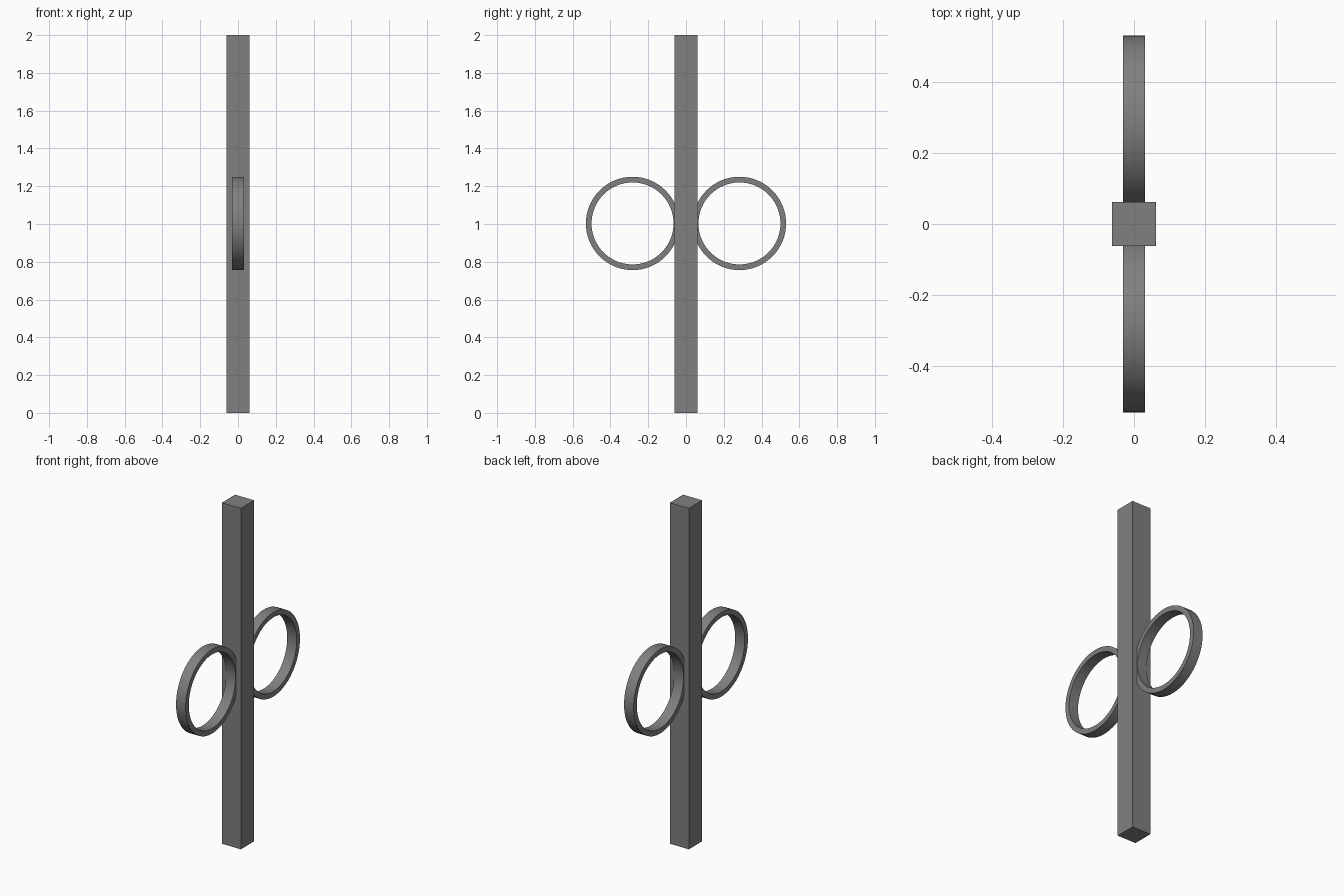
import bpy, bmesh, math

if "Cube" in bpy.data.objects:
    bpy.data.objects.remove(bpy.data.objects["Cube"])

grey = bpy.data.materials.new("mid_grey")
grey.diffuse_color = (0.216, 0.216, 0.216, 1)
grey.use_nodes = True
grey.node_tree.nodes["Principled BSDF"].inputs["Base Color"].default_value = grey.diffuse_color


def make_object(name, bm):
    bmesh.ops.recalc_face_normals(bm, faces=bm.faces)
    mesh = bpy.data.meshes.new(name)
    bm.to_mesh(mesh)
    bm.free()
    mesh.materials.append(grey)
    obj = bpy.data.objects.new(name, mesh)
    bpy.context.collection.objects.link(obj)
    return obj


# Square upright post
POST = 0.123
bm = bmesh.new()
bmesh.ops.create_cube(bm, size=1)
for v in bm.verts:
    v.co = (v.co.x * POST, v.co.y * POST, v.co.z * 2 + 1)
make_object("post", bm)


# Flat hoop: rectangular section swept around the x axis
def hoop(name, cy, cz=1.003, outer=0.247, inner=0.217, half=0.031, sides=64):
    bm = bmesh.new()
    rings = []
    for i in range(sides):
        a = 2 * math.pi * i / sides
        rings.append([bm.verts.new((x, cy + r * math.cos(a), cz + r * math.sin(a)))
                      for x, r in ((-half, outer), (half, outer), (half, inner), (-half, inner))])
    for i in range(sides):
        a, b = rings[i], rings[(i + 1) % sides]
        for k in range(4):
            n = (k + 1) % 4
            bm.faces.new((a[k], a[n], b[n], b[k]))
    obj = make_object(name, bm)
    bpy.ops.object.select_all(action='DESELECT')
    obj.select_set(True)
    bpy.context.view_layer.objects.active = obj
    bpy.ops.object.shade_smooth_by_angle(angle=math.radians(30))


# One hoop on each side of the post
for name, side in (("front_hoop", -1), ("back_hoop", 1)):
    hoop(name, side * 0.283)
